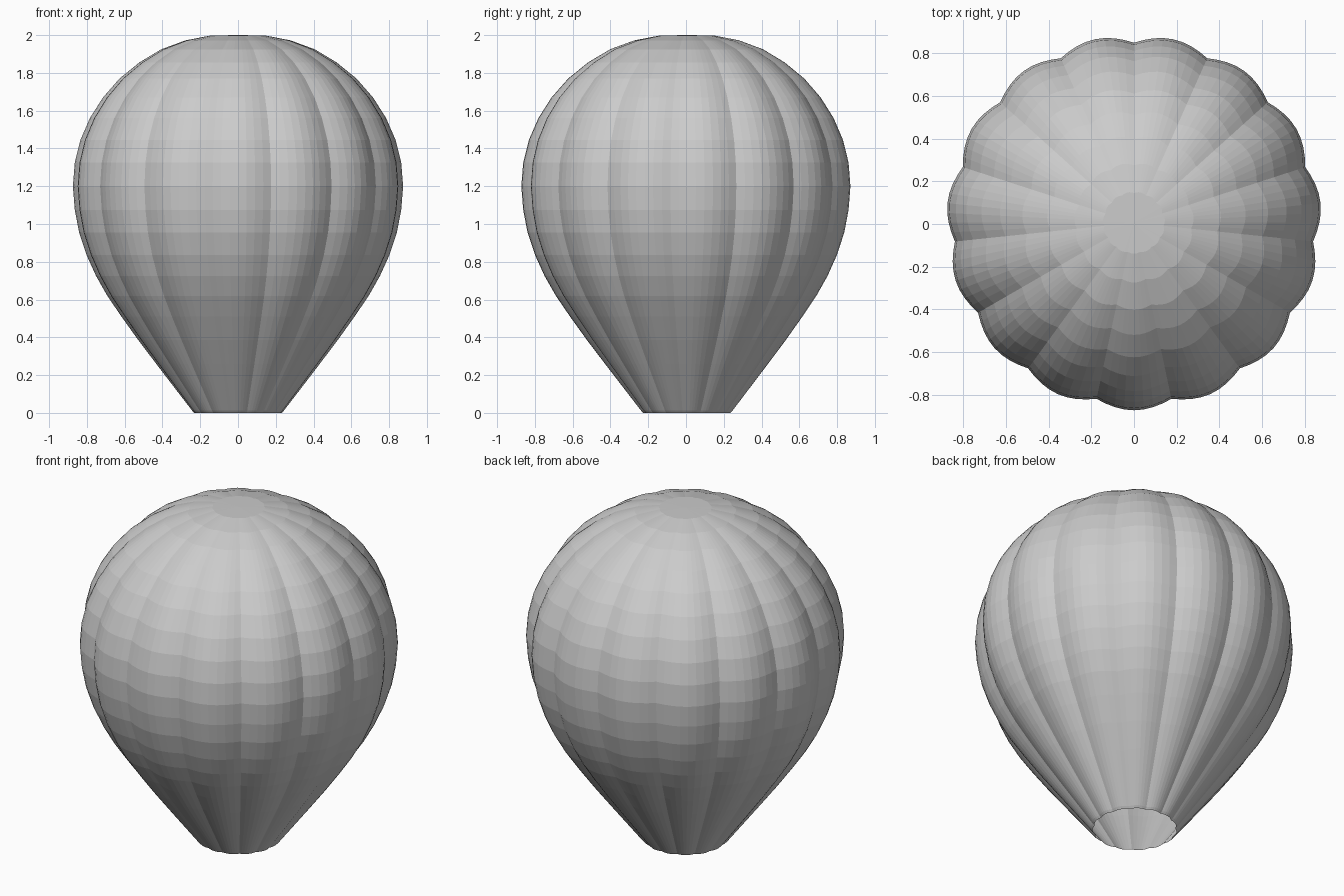
import bpy, bmesh
from math import sin, cos, pi

if "Cube" in bpy.data.objects:
    bpy.data.objects.remove(bpy.data.objects["Cube"])

GORES, STEPS = 15, 8
N = GORES * STEPS
# Side profile (radius, height) from mouth lip to crown
PROFILE = [(0.232, 0.0), (0.244, 0.012), (0.335, 0.13), (0.435, 0.26),
           (0.53, 0.385), (0.62, 0.51), (0.695, 0.62), (0.755, 0.725),
           (0.805, 0.835), (0.845, 0.955), (0.868, 1.075), (0.878, 1.2),
           (0.868, 1.325), (0.838, 1.445), (0.788, 1.56), (0.718, 1.67),
           (0.63, 1.77), (0.525, 1.855), (0.408, 1.925), (0.28, 1.972),
           (0.145, 1.998)]


def ring(bm, r, z):
    verts = []
    for i in range(N):
        a = 2 * pi * i / N
        # Bulging gores with sharp seams; one seam lies on the back
        s = r * (0.96 + 0.04 * abs(sin(GORES * a / 2)))
        verts.append(bm.verts.new((-s * sin(a), s * cos(a) + 0.006, z)))
    return verts


# Balloon envelope, open at the mouth
bm = bmesh.new()
rings = [ring(bm, r, z) for r, z in PROFILE]
for low, high in zip(rings, rings[1:]):
    for i in range(N):
        j = (i + 1) % N
        bm.faces.new((low[i], low[j], high[j], high[i]))

# Crown cap
top = bm.verts.new((0, 0.006, 2.0))
for i in range(N):
    bm.faces.new((rings[-1][i], rings[-1][(i + 1) % N], top))

mesh = bpy.data.meshes.new("balloon_envelope")
bm.to_mesh(mesh)
bm.free()
bpy.context.collection.objects.link(bpy.data.objects.new("balloon_envelope", mesh))
